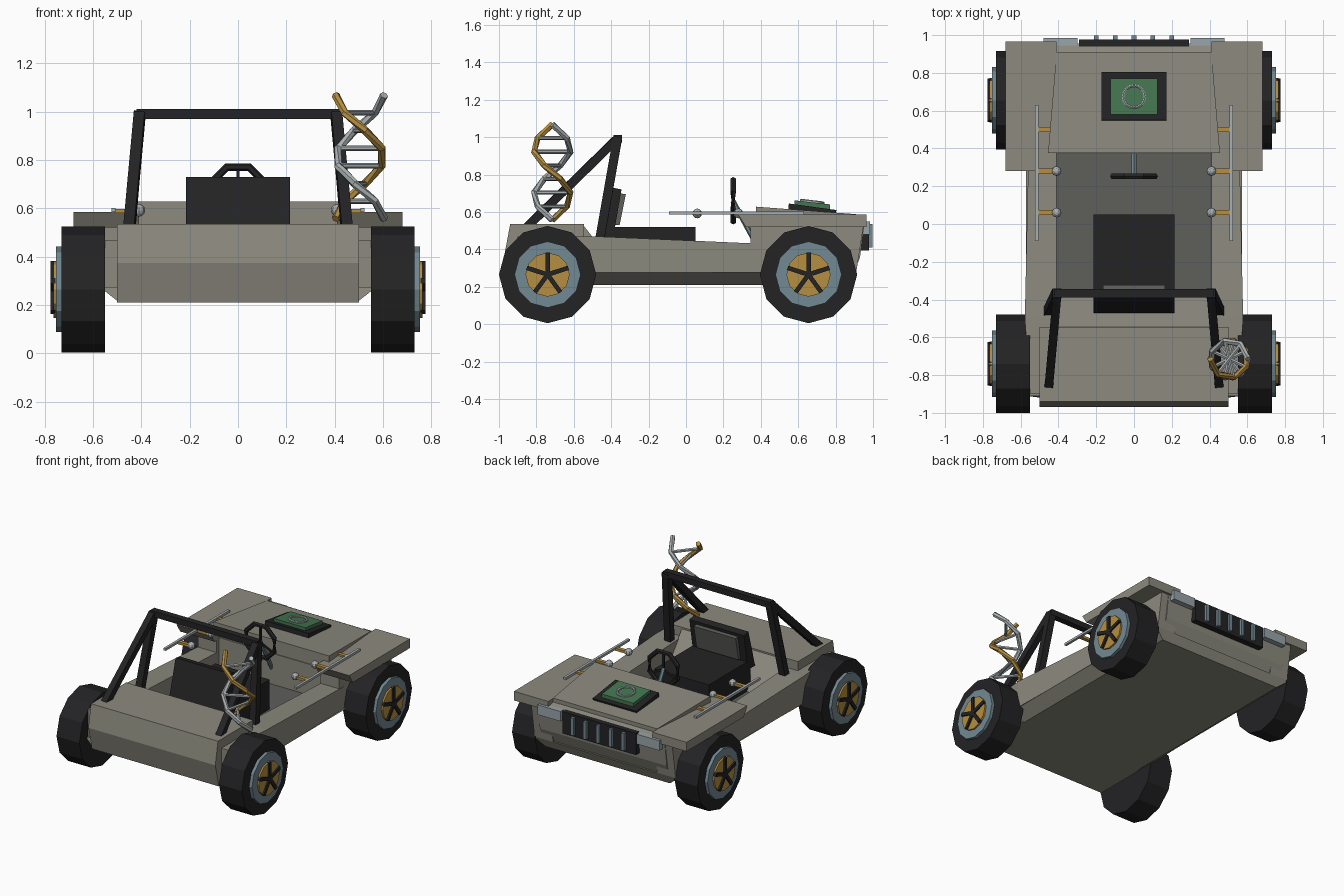
import bpy, bmesh, math
from mathutils import Vector

if "Cube" in bpy.data.objects:
    bpy.data.objects.remove(bpy.data.objects["Cube"])


def material(name, hex_code):
    lin = []
    for i in (0, 2, 4):
        c = int(hex_code[i:i + 2], 16) / 255
        lin.append(c / 12.92 if c <= 0.04045 else ((c + 0.055) / 1.055) ** 2.4)
    m = bpy.data.materials.new(name)
    m.diffuse_color = (*lin, 1)
    m.use_nodes = True
    m.node_tree.nodes["Principled BSDF"].inputs["Base Color"].default_value = m.diffuse_color
    return m


BODY = material("olive_grey_paint", "8c8a7e")
FLOOR = material("dark_grey_floor", "5e5e5b")
BLACK = material("black_rubber", "232325")
STEEL = material("blue_steel", "728892")
GOLD = material("gold", "b68f40")
SILVER = material("silver", "aab0b2")
GREEN = material("green_panel", "447550")
LAMP = material("pale_lamp", "9aa5aa")


def loft(name, rings, mat, closed=False):
    """Skin a list of equally sized point rings, capping the ends unless closed."""
    bm = bmesh.new()
    vs = [[bm.verts.new(p) for p in r] for r in rings]
    n, k = len(rings[0]), len(rings)
    for i in range(k if closed else k - 1):
        a, b = vs[i], vs[(i + 1) % k]
        for j in range(n):
            bm.faces.new((a[j], a[(j + 1) % n], b[(j + 1) % n], b[j]))
    if not closed:
        bm.faces.new(vs[0])
        bm.faces.new(vs[-1])
    bmesh.ops.recalc_face_normals(bm, faces=bm.faces)
    me = bpy.data.meshes.new(name)
    bm.to_mesh(me)
    bm.free()
    me.materials.append(mat)
    ob = bpy.data.objects.new(name, me)
    bpy.context.collection.objects.link(ob)
    return ob


def prism(name, profile, x0, x1, mat):
    """Extrude a (y, z) profile across x."""
    return loft(name, [[(x, y, z) for y, z in profile] for x in (x0, x1)], mat)


def box(name, x0, x1, y0, y1, z0, z1, mat):
    return prism(name, [(y0, z0), (y1, z0), (y1, z1), (y0, z1)], x0, x1, mat)


def disc(name, x0, x1, y, z, r, n, mat):
    ring = [(y + r * math.sin(math.tau * i / n), z + r * math.cos(math.tau * i / n)) for i in range(n)]
    return prism(name, ring, x0, x1, mat)


def tube(name, points, r, n, mat, closed=False):
    """Sweep an n-gon along a path."""
    pts = [Vector(p) for p in points]
    k, rings = len(pts), []
    for i, p in enumerate(pts):
        a = pts[(i - 1) % k] if closed or i > 0 else p
        b = pts[(i + 1) % k] if closed or i < k - 1 else p
        d = (b - a).normalized()
        u = d.cross(Vector((0, 0, 1)) if abs(d.z) < 0.95 else Vector((0, 1, 0))).normalized()
        v = d.cross(u)
        angles = [math.tau * (j + 0.5) / n for j in range(n)]
        rings.append([p + u * r * math.cos(t) + v * r * math.sin(t) for t in angles])
    return loft(name, rings, mat, closed)


def rect(x, y0, y1, z):
    return [(-x, y0, z), (x, y0, z), (x, y1, z), (-x, y1, z)]


# Hull pan, cockpit floor, tail and nose
loft("hull_pan", [rect(0.49, -0.92, 0.88, 0.21), rect(0.572, -0.91, 0.91, 0.275)], BODY)
box("cockpit_floor", -0.42, 0.42, -0.45, 0.4, 0.27, 0.31, FLOOR)
prism("rear_deck", [(-0.93, 0.21), (-0.97, 0.375), (-0.94, 0.535), (-0.545, 0.535), (-0.545, 0.21)],
      -0.5, 0.5, BODY)
prism("rear_bulkhead", [(-0.55, 0.53), (-0.36, 0.29), (-0.55, 0.29)], -0.415, 0.415, BODY)
prism("nose", [(0.37, 0.25), (0.88, 0.23), (0.93, 0.355), (0.955, 0.545), (0.91, 0.56), (0.37, 0.53)],
      -0.5, 0.5, BODY)
loft("hood", [[(-x, y, 0.5), (x, y, 0.5), (x, y, z), (-x, y, z)]
              for x, y, z in ((0.455, 0.375, 0.628), (0.41, 0.91, 0.588))], BODY)

for s in (-1, 1):
    # Side sills and fenders
    loft("side_sill", [[(s * 0.41, y, 0.275), (s * x, y, 0.275), (s * x, y, z), (s * 0.41, y, z)]
                       for x, y, z in ((0.55, -0.9, 0.47), (0.578, -0.5, 0.47), (0.558, 0.4, 0.43))], BODY)
    prism("front_side", [(0.38, 0.275), (0.91, 0.275), (0.95, 0.53), (0.345, 0.53), (0.345, 0.43)],
          s * 0.41, s * 0.556, BODY)
    prism("fender", [(0.32, 0.52), (0.965, 0.52), (0.965, 0.585), (0.28, 0.585)], s * 0.41, s * 0.68, BODY)
    box("headlight", s * 0.3, s * 0.48, 0.945, 0.985, 0.48, 0.55, LAMP)

    # Side rails with pegs and knobs
    box("side_rail", s * 0.506, s * 0.524, -0.09, 0.63, 0.585, 0.601, SILVER)
    for y in (0.06, 0.28, 0.5):
        box("rail_peg", s * 0.41, s * 0.51, y - 0.013, y + 0.013, 0.58, 0.598, GOLD)
        if y < 0.4:
            bpy.ops.mesh.primitive_uv_sphere_add(segments=8, ring_count=6, radius=0.026,
                                                 location=(s * 0.41, y, 0.592))
            bpy.context.object.name = "rail_knob"
            bpy.context.object.data.materials.append(SILVER)

    # Roll cage legs
    tube("cage_post", [(s * 0.407, -0.365, 1.0), (s * 0.452, -0.46, 0.46)], 0.034, 4, BLACK)
    tube("cage_strut", [(s * 0.407, -0.375, 0.985), (s * 0.45, -0.85, 0.52)], 0.032, 4, BLACK)

    # Wheels
    for y in (-0.74, 0.655):
        z = 0.265
        disc("tyre", s * 0.55, s * 0.73, y, z, 0.26, 12, BLACK)
        disc("rim", s * 0.72, s * 0.752, y, z, 0.177, 12, STEEL)
        disc("hub", s * 0.74, s * 0.764, y, z, 0.118, 12, GOLD)
        for i in range(5):
            a = math.tau * i / 5
            u, v = (math.sin(a), math.cos(a)), (math.cos(a), -math.sin(a))
            prism("spoke", [(y + u[0] * l + v[0] * w, z + u[1] * l + v[1] * w)
                            for l, w in ((0, -0.012), (0.117, -0.012), (0.117, 0.012), (0, 0.012))],
                  s * 0.755, s * 0.775, BLACK)

box("cage_crossbar", -0.42, 0.42, -0.388, -0.343, 0.97, 1.012, BLACK)

# Grille
box("grille", -0.29, 0.29, 0.935, 0.978, 0.395, 0.55, BLACK)
for i in range(-2, 3):
    box("grille_slat", i * 0.1 - 0.012, i * 0.1 + 0.012, 0.97, 0.998, 0.41, 0.535, STEEL)

# Hood panel with ring
prism("panel_case", [(0.545, 0.6), (0.795, 0.575), (0.805, 0.61), (0.55, 0.645)], -0.172, 0.172, BLACK)
prism("green_panel", [(0.58, 0.62), (0.77, 0.6), (0.77, 0.64), (0.58, 0.662)], -0.125, 0.125, GREEN)
tube("panel_ring", [(0.058 * math.cos(math.tau * i / 16), 0.675 + 0.058 * math.sin(math.tau * i / 16),
                     0.655 - 0.007 * math.sin(math.tau * i / 16)) for i in range(16)],
     0.008, 6, SILVER, True)

# Seat
box("seat_base", -0.215, 0.215, -0.42, 0.05, 0.3, 0.52, BLACK)
prism("seat_back", [(-0.47, 0.46), (-0.39, 0.46), (-0.345, 0.72), (-0.395, 0.73)], -0.215, 0.215, BLACK)
prism("seat_cushion", [(-0.385, 0.53), (-0.355, 0.53), (-0.322, 0.695), (-0.36, 0.7)], -0.165, 0.165, FLOOR)

# Steering wheel and column
tube("steering_wheel", [(0.12 * math.cos(math.tau * (i + 0.5) / 8), 0.252,
                         0.66 + 0.12 * math.sin(math.tau * (i + 0.5) / 8)) for i in range(8)],
     0.017, 6, BLACK, True)
for a in (90, 210, 330):
    t = math.radians(a)
    tube("steering_spoke", [(0, 0.252, 0.65), (0.115 * math.cos(t), 0.252, 0.66 + 0.115 * math.sin(t))],
         0.009, 4, BLACK)
tube("steering_column", [(0, 0.25, 0.66), (0, 0.38, 0.42)], 0.014, 6, STEEL)

# Double helix mast
def helix(i, phase):
    a = math.pi + phase + math.tau * i / 7
    return (0.504 + 0.1 * math.cos(a), -0.715 + 0.1 * math.sin(a), 1.068 - 0.073 * i)


tube("helix_gold_strand", [helix(i, 0) for i in range(8)], 0.017, 6, GOLD)
tube("helix_silver_strand", [helix(i, math.pi) for i in range(8)], 0.017, 6, SILVER)
for i in range(1, 7):
    tube("helix_rung", [helix(i, 0), helix(i, math.pi)], 0.011, 6, SILVER)
